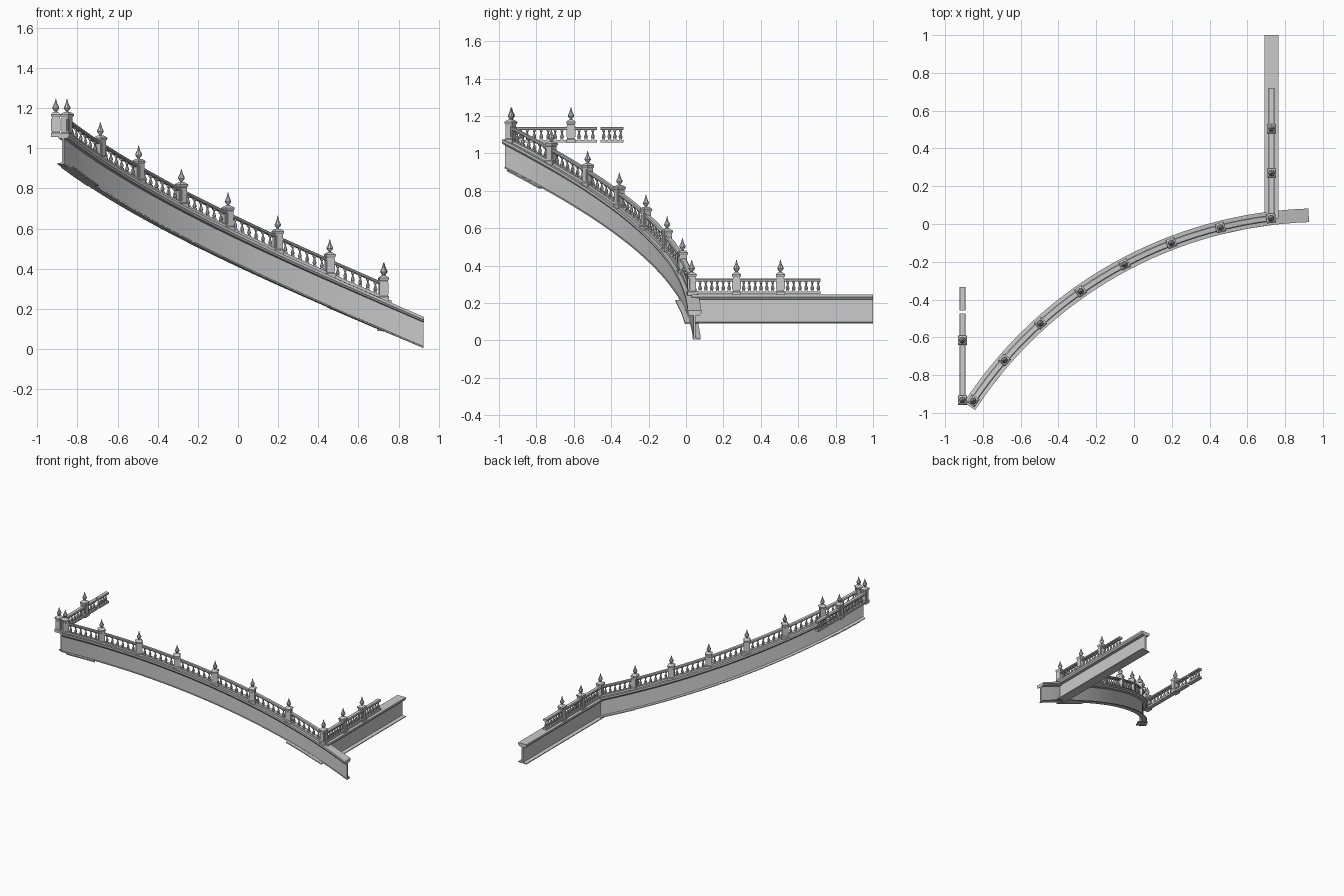
import bpy, bmesh
from math import sin, cos, pi, radians, sqrt
from mathutils import Vector

if "Cube" in bpy.data.objects:
    bpy.data.objects.remove(bpy.data.objects["Cube"])

R, CX, CY = 2.23, 0.997, -2.183
H = 0.155


def arc(deg):
    """Point on top of the curved beam and its inward normal, by heading angle."""
    t = radians(deg)
    return (Vector((CX - R * sin(t), CY + R * cos(t), 0.245 + (deg - 7) * 0.1165 / 7)),
            Vector((sin(t), -cos(t), 0)))


def arc_path(a, b, n):
    return [arc(a + (b - a) * i / n) for i in range(n + 1)]


def line_path(x, y0, y1, z):
    return [(Vector((x, y, z)), Vector((1, 0, 0))) for y in (y0, y1)]


def add(name, bm, smooth=False):
    bmesh.ops.recalc_face_normals(bm, faces=bm.faces)
    me = bpy.data.meshes.new(name)
    bm.to_mesh(me)
    bm.free()
    ob = bpy.data.objects.new(name, me)
    bpy.context.collection.objects.link(ob)
    if smooth:
        bpy.ops.object.select_all(action='DESELECT')
        ob.select_set(True)
        bpy.context.view_layer.objects.active = ob
        bpy.ops.object.shade_smooth_by_angle(angle=radians(35))
    return ob


def sweep(name, path, section):
    """Sweep a closed section (sideways, up) along a path."""
    bm = bmesh.new()
    rings = [[bm.verts.new(p + n * u + Vector((0, 0, v))) for u, v in section]
             for p, n in path]
    k = len(section)
    for a, b in zip(rings, rings[1:]):
        for i in range(k):
            j = (i + 1) % k
            bm.faces.new((a[i], a[j], b[j], b[i]))
    bm.faces.new(rings[0])
    bm.faces.new(rings[-1])
    return add(name, bm, True)


def lathe(bm, profile, n, phase=0.0):
    rings = [[bm.verts.new((r * cos(phase + 2 * pi * i / n), r * sin(phase + 2 * pi * i / n), z))
              for i in range(n)] for r, z in profile]
    for a, b in zip(rings, rings[1:]):
        for i in range(n):
            j = (i + 1) % n
            bm.faces.new((a[i], a[j], b[j], b[i]))
    bm.faces.new(rings[0])
    bm.faces.new(rings[-1])


def square(bm, profile):
    lathe(bm, [(w * sqrt(2), z) for w, z in profile], 4, pi / 4)


def rect(w, z0, z1):
    return [(-w, z0), (w, z0), (w, z1), (-w, z1)]


def girder(low_l, low_r):
    """I section with a moulded top flange."""
    return [(-.036, 0), (.036, 0), (.036, -.014), (.028, -.025), (.006, -.027),
            (.006, -H + .008), (low_r, -H + .006), (low_r, -H), (low_l, -H),
            (low_l, -H + .006), (-.006, -H + .008), (-.006, -.027),
            (-.028, -.025), (-.036, -.014)]


# Shared post mesh: plinth, panelled shaft, cap and pointed finial
bm = bmesh.new()
square(bm, [(.025, -.006), (.025, .014), (.020, .019), (.020, .094), (.024, .099),
            (.025, .108), (.020, .113), (.010, .120)])
for sx, sy in ((1, 0), (-1, 0), (0, 1), (0, -1)):
    geo = bmesh.ops.create_cube(bm, size=1)
    for v in geo['verts']:
        v.co = Vector((v.co.x * (.004 if sx else .026) + sx * .021,
                       v.co.y * (.004 if sy else .026) + sy * .021,
                       v.co.z * .060 + .056))
lathe(bm, [(.009, .117), (.006, .124), (.012, .130), (.017, .139), (.016, .145),
           (.010, .156), (.006, .166), (.004, .175), (.001, .186)], 8)
post_src = add("post", bm, True)

# Shared baluster mesh: square foot and head with turned body
bm = bmesh.new()
square(bm, [(.008, .016), (.008, .024)])
square(bm, [(.008, .064), (.008, .074)])
lathe(bm, [(.005, .023), (.009, .030), (.010, .036), (.007, .044), (.004, .053),
           (.004, .058), (.007, .061), (.006, .066)], 8)
bal_src = add("baluster", bm, True)
unused = {post_src, bal_src}


def put(src, name, p, ang=0.0):
    if src in unused:
        unused.remove(src)
        ob = src
    else:
        ob = bpy.data.objects.new(name, src.data)
        bpy.context.collection.objects.link(ob)
    ob.location = p
    ob.rotation_euler = (0, 0, ang)


def rails(name, path):
    sweep(name + "_bottom_rail", path, rect(.016, .002, .017))
    sweep(name + "_top_rail", path, [(-.013, .069), (.013, .069), (.017, .074),
                                     (.017, .080), (.012, .085), (-.012, .085),
                                     (-.017, .080), (-.017, .074)])


# Curved beam with wide bottom plates near both ends
sweep("curved_beam", arc_path(56.9, 1.85, 32), girder(-.033, .009))
sweep("upper_bottom_plate", arc_path(56, 50.5, 2), rect(.036, -H - .002, -H + .005))
sweep("lower_bottom_plate", arc_path(14.2, 7, 2), rect(.036, -H - .002, -H + .005))

# Curved balustrade
rails("curved", arc_path(56, 7, 28))
for i in range(8):
    a = 56 - 7 * i
    put(post_src, "post", arc(a)[0], radians(a))
    if i < 7:
        for k in range(6):
            b = a - 1.05 - 4.9 * k / 5
            put(bal_src, "baluster", arc(b)[0], radians(b))

# Straight lower beam and its balustrade
X, Z = .728, .245
sweep("straight_beam", line_path(X, .03, 1.0, Z), girder(-.036, .036))
rails("straight", line_path(X, .03, .72, Z))
for y in (.27, .505):
    put(post_src, "post", (X, y, Z))
for y0 in (.075, .308, .543):
    for k in range(6):
        put(bal_src, "baluster", (X, y0 + k * (.155 if y0 < .5 else .165) / 5, Z))

# Upper landing balustrade, with a break in the rail
X, Z = -.908, 1.055
for y0, y1 in ((-.935, -.475), (-.457, -.333)):
    rails("landing", line_path(X, y0, y1, Z))
for y in (-.932, -.615):
    put(post_src, "post", (X, y, Z + .006))
for k in range(7):
    put(bal_src, "baluster", (X, -.885 + k * .037, Z))
for y in (-.572, -.535, -.498, -.440, -.410, -.380, -.350):
    put(bal_src, "baluster", (X, y, Z))
